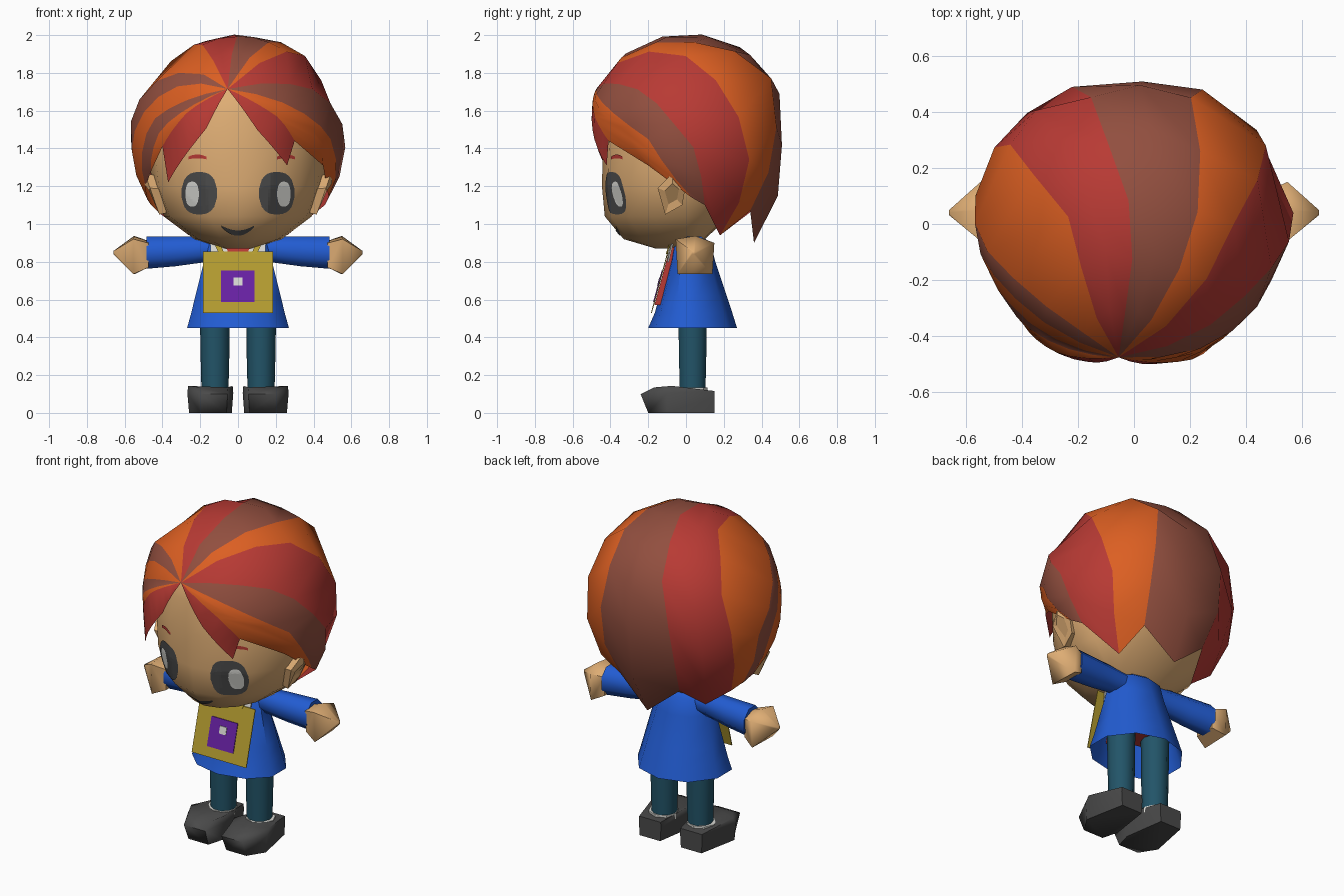
import bpy, bmesh, math
from mathutils import Vector
from mathutils.bvhtree import BVHTree

if "Cube" in bpy.data.objects:
    bpy.data.objects.remove(bpy.data.objects["Cube"])


def material(name, rgb):
    m = bpy.data.materials.new(name)
    lin = [((c / 255 + 0.055) / 1.055) ** 2.4 for c in rgb]
    m.diffuse_color = (*lin, 1)
    m.use_nodes = True
    m.node_tree.nodes["Principled BSDF"].inputs["Base Color"].default_value = m.diffuse_color
    return m


RED = material("hair red", (184, 58, 52))
ORANGE = material("hair orange", (220, 95, 34))
BROWN = material("hair brown", (146, 79, 63))
SKIN = material("skin", (222, 173, 116))
BLUE = material("coat blue", (34, 92, 210))
TEAL = material("trouser teal", (34, 84, 104))
GREY = material("dark grey", (74, 74, 74))
YELLOW = material("bag yellow", (180, 156, 48))
PURPLE = material("patch purple", (104, 33, 164))
WHITE = material("white", (215, 215, 210))


def build(name, verts, faces, mats, smooth=None, idx=None, fix=True):
    me = bpy.data.meshes.new(name)
    me.from_pydata([tuple(v) for v in verts], [], faces)
    for m in mats if isinstance(mats, list) else [mats]:
        me.materials.append(m)
    if idx:
        me.polygons.foreach_set("material_index", idx)
    if fix:
        bm = bmesh.new()
        bm.from_mesh(me)
        bmesh.ops.recalc_face_normals(bm, faces=bm.faces)
        bm.to_mesh(me)
        bm.free()
    ob = bpy.data.objects.new(name, me)
    bpy.context.collection.objects.link(ob)
    if smooth:
        bpy.ops.object.select_all(action='DESELECT')
        ob.select_set(True)
        bpy.context.view_layer.objects.active = ob
        bpy.ops.object.shade_smooth_by_angle(angle=math.radians(smooth))
    return ob


def loft(name, rings, mat, smooth=None, caps=(True, True)):
    """Skin a list of rings with equal point counts."""
    n = len(rings[0])
    verts = [p for r in rings for p in r]
    faces = [(i * n + j, i * n + (j + 1) % n, (i + 1) * n + (j + 1) % n, (i + 1) * n + j)
             for i in range(len(rings) - 1) for j in range(n)]
    if caps[0]:
        faces.append(tuple(range(n)))
    if caps[1]:
        faces.append(tuple(range(len(verts) - n, len(verts))))
    return build(name, verts, faces, mat, smooth)


def oval(n, cx, cy, z, rx, front, back, turn=0.0):
    """Horizontal ring with its own front and back depth."""
    pts = []
    for k in range(n):
        a = 2 * math.pi * (k + turn) / n
        s = math.sin(a)
        pts.append((cx + rx * math.cos(a), cy + s * (back if s > 0 else front), z))
    return pts


def ring_x(n, x, cy, cz, ry, rz, turn=0.5):
    """Upright ring facing sideways."""
    return [(x, cy + ry * math.cos(2 * math.pi * (k + turn) / n),
             cz + rz * math.sin(2 * math.pi * (k + turn) / n)) for k in range(n)]


# Head: (z, half width, front depth, back depth)
HEAD = [(0.87, .08, .16, .03), (0.92, .23, .33, .10), (1.04, .39, .43, .23), (1.2, .455, .445, .34),
        (1.4, .475, .44, .41), (1.58, .43, .425, .41), (1.72, .32, .39, .36), (1.82, .15, .25, .2)]
head = loft("head", [oval(16, 0, 0, z, w, f, b) for z, w, f, b in HEAD], SKIN, 60)
tree = BVHTree.FromPolygons([v.co for v in head.data.vertices],
                            [tuple(p.vertices) for p in head.data.polygons])


def on_face(x, z, lift):
    hit = tree.ray_cast(Vector((x, -2, z)), Vector((0, 1, 0)))[0]
    return (x, hit.y - lift, z)


def face_patch(name, left, right, z_low, z_high, mat, lift):
    """Thin grid hugging the face, between two outlines given over t in -1..1."""
    n, m = 12, 10
    verts, faces = [], []
    for i in range(n + 1):
        x = left + (right - left) * i / n
        t = 2 * i / n - 1
        for j in range(m + 1):
            lo, hi = z_low(t), z_high(t)
            verts.append(on_face(x, lo + (hi - lo) * j / m, lift))
    for i in range(n):
        for j in range(m):
            a = i * (m + 1) + j
            faces.append((a, a + m + 1, a + m + 2, a + 1))
    return build(name, verts, faces, mat, fix=False)


def blob(cz, h):
    bulge = lambda t: h * max(0.02, 1 - abs(t) ** 2.6) ** 0.45
    return (lambda t: cz - bulge(t)), (lambda t: cz + bulge(t))


for s, side in ((-1, "left"), (1, "right")):
    # Eyes, shines and brows
    face_patch(side + "_eye", s * .205 - .095, s * .205 + .095, *blob(1.163, .112), GREY, .005)
    face_patch(side + "_eye_shine", s * .243 - .036, s * .243 + .036, *blob(1.158, .066), WHITE, .009)
    brow = s * .235 + .02
    face_patch(side + "_brow", brow - .048, brow + .048,
               lambda t: 1.348 - .006 * t * t, lambda t: 1.368 - .012 * t * t, RED, .006)
    # Ears
    ear = [(-.15, 1.19), (-.07, 1.27), (0, 1.21), (-.02, 1.1), (-.11, 1.05)]
    loft(side + "_ear", [[(s * (x + (z - 1.16) * .35), -.075 + (y + .075) * k, 1.16 + (z - 1.16) * k)
                          for y, z in ear] for x, k in ((.36, .8), (.455, 1), (.46, .5))], SKIN)
# Mouth
face_patch("mouth", -.088, .086, lambda t: .938 + .045 * t * t, lambda t: .966 + .026 * t * t, GREY, .006)

# Hair: locks run from the parting over the skull, each edge through a few guide points
PART = (-.055, -.475, 1.715)
RIGHT_EDGES = [
    [(.1, -.495, 1.5), (.26, -.42, 1.31)],
    [(.22, -.48, 1.56), (.3, -.41, 1.44)],
    [(.24, -.455, 1.6), (.4, -.33, 1.5), (.45, -.2, 1.31)],
    [(.22, -.45, 1.65), (.49, -.2, 1.45), (.48, .03, 1.14)],
    [(.44, -.2, 1.69), (.565, .06, 1.38), (.46, .1, 1.1)],
    [(.37, .05, 1.87), (.44, .34, 1.4), (.26, .18, .94)]]
BACK_EDGES = [
    [(.22, 0, 1.96), (.2, .46, 1.76), (.25, .46, 1.4), (.21, .34, 1.07)],
    [(.1, 0, 1.99), (.02, .48, 1.74), (.03, .505, 1.4), (.01, .36, .9)],
    [(.01, 0, 2), (-.16, .47, 1.74), (-.24, .47, 1.4), (-.2, .35, 1.07)],
    [(-.1, 0, 1.985), (-.3, .38, 1.76), (-.38, .4, 1.4), (-.26, .18, .94)],
    [(-.21, 0, 1.955), (-.42, .28, 1.74), (-.5, .26, 1.4), (-.42, .16, 1.06)]]
LEFT_EDGES = [
    [(-.22, -.35, 1.81), (-.42, -.2, 1.765), (-.565, .1, 1.42), (-.46, .1, 1.1)],
    [(-.26, -.385, 1.75), (-.46, -.22, 1.64), (-.56, .0, 1.36), (-.48, .03, 1.13)],
    [(-.46, -.26, 1.54), (-.49, -.08, 1.2)],
    [(-.41, -.34, 1.5), (-.46, -.18, 1.28)],
    [(-.26, -.465, 1.6), (-.4, -.35, 1.41)],
    [(-.17, -.49, 1.5), (-.37, -.37, 1.22)]]
EDGES = RIGHT_EDGES + BACK_EDGES + LEFT_EDGES
LOCKS = "ROOBROBBRROBOBOR"
SKULL = Vector((.575, .505, .58))
CENTRE = Vector((0, 0, 1.42))


def sweep(points, steps):
    """Even steps along arcs over the skull through the points."""
    us = [Vector((c / r for c, r in zip(Vector(p) - CENTRE, SKULL))) for p in points]
    ang = [a.angle(b) for a, b in zip(us, us[1:])]
    out = []
    for k in range(steps + 1):
        d, i = sum(ang) * k / steps, 0
        while i < len(ang) - 1 and d > ang[i]:
            d -= ang[i]
            i += 1
        t = min(1, d / ang[i])
        u = us[i].normalized().slerp(us[i + 1].normalized(), t)
        u *= us[i].length * (1 - t) + us[i + 1].length * t
        out.append(Vector((c * r for c, r in zip(u, SKULL))) + CENTRE)
    return out


STEPS = 8
verts, faces, idx = [Vector(PART)], [], []
for e in EDGES:
    verts += sweep([PART] + e, STEPS)[1:]
for i, c in enumerate(LOCKS):
    a, b = 1 + i * STEPS, 1 + (i + 1) * STEPS
    faces.append((0, b, a))
    faces += [(a + k, b + k, b + k + 1, a + k + 1) for k in range(STEPS - 1)]
    idx += ["ROB".index(c)] * STEPS
hair = build("hair", verts, faces, [RED, ORANGE, BROWN], 60, idx)

# Coat, open underneath, with a torso inside
COAT = [(.45, .283, .2, .27), (.53, .26, .165, .245), (.62, .237, .14, .215), (.8, .19, .09, .155),
        (.9, .17, .07, .13), (.94, .1, .05, .08)]
loft("coat", [oval(10, 0, 0, z, w, f, b, .5) for z, w, f, b in COAT], BLUE, 50, (False, True))
loft("shirt", [oval(8, 0, .01, z, w, f, w * .7) for z, w, f in ((.58, .15, .09), (.9, .11, .06))], RED, 50)
loft("neck", [oval(8, 0, .02, z, .08, .07, .07) for z in (.85, 1.0)], SKIN, 50)


def slab(name, x0, x1, z0, z1, y_of, mat, t=.008):
    """Thin leaning plate."""
    rings = [[(x, y_of(z) + d, z) for x, z in ((x0, z0), (x1, z0), (x1, z1), (x0, z1))] for d in (0, -t)]
    return loft(name, rings, mat)


def lean(lift):
    return lambda z: -.088 - (.85 - z) * .27 - lift


# Scarf end, bag, patch and emblem on the chest
slab("scarf", -.09, .09, .57, .875, lean(-.03), RED, .034)
slab("bag", -.185, .185, .53, .855, lean(.006), YELLOW, .005)
slab("bag_patch", -.09, .088, .588, .755, lean(.011), PURPLE, .004)
slab("patch_mark", -.023, .023, .675, .718, lean(.015), WHITE, .003)

HAND = [(-.055, .92), (.05, .937), (.15, .9), (.14, .735), (-.045, .735)]
for s, side in ((-1, "left"), (1, "right")):
    # Collar and bag strap
    loft(side + "_collar", [[(s * x, y - d, z) for x, y, z in
         ((.05, -.09, .84), (.14, -.09, .8), (.15, -.06, .93), (.08, -.05, .94))] for d in (0, .008)], WHITE)
    loft(side + "_strap", [[(s * x, y - d, z) for x, y, z in
         ((.07, -.1, .84), (.1, -.1, .84), (.145, -.065, .94), (.115, -.065, .94))] for d in (0, .008)], YELLOW)
    # Sleeve and hand
    loft(side + "_sleeve", [ring_x(8, s * x, y, z, a, b) for x, y, z, a, b in
         ((.08, .03, .865, .06, .065), (.19, .03, .865, .065, .075), (.33, .04, .855, .075, .085),
          (.485, .05, .848, .085, .092))], BLUE, 50)
    loft(side + "_hand", [[(s * (x + (.035 * (.05 - y) if k == 1 else 0)), .04 + (y - .04) * k, .85 + (z - .85) * k)
                           for y, z in HAND] for x, k in ((.475, .7), (.55, 1), (.66, .08))], SKIN, 65)
    # Leg
    loft(side + "_leg", [oval(10, s * x, .035, z, r, r, r) for x, z, r in
         ((.122, .1, .071), (.122, .3, .076), (.123, .6, .08))], TEAL, 50)
    # Shoe
    plan = [(.025, -.1), (.055, -.22), (.2, -.22), (.268, -.1), (.215, .15), (.065, .15)]
    top = [.135, .127, .127, .135, .108, .108]
    loft(side + "_shoe", [[(s * (.14 + (x - .14) * .93), max(y, -.2), 0) for x, y in plan],
                          [(s * x, y - (.02 if y < -.2 else 0), h * .78) for (x, y), h in zip(plan, top)],
                          [(s * (.14 + (x - .14) * .97), y * .76 if y < 0 else y, h + .008)
                           for (x, y), h in zip(plan, top)]], GREY, 75)
    # Sock
    loft(side + "_sock", [oval(8, s * .13, .035, z, .085, .085, .08) for z in (.1, .134)], WHITE)
